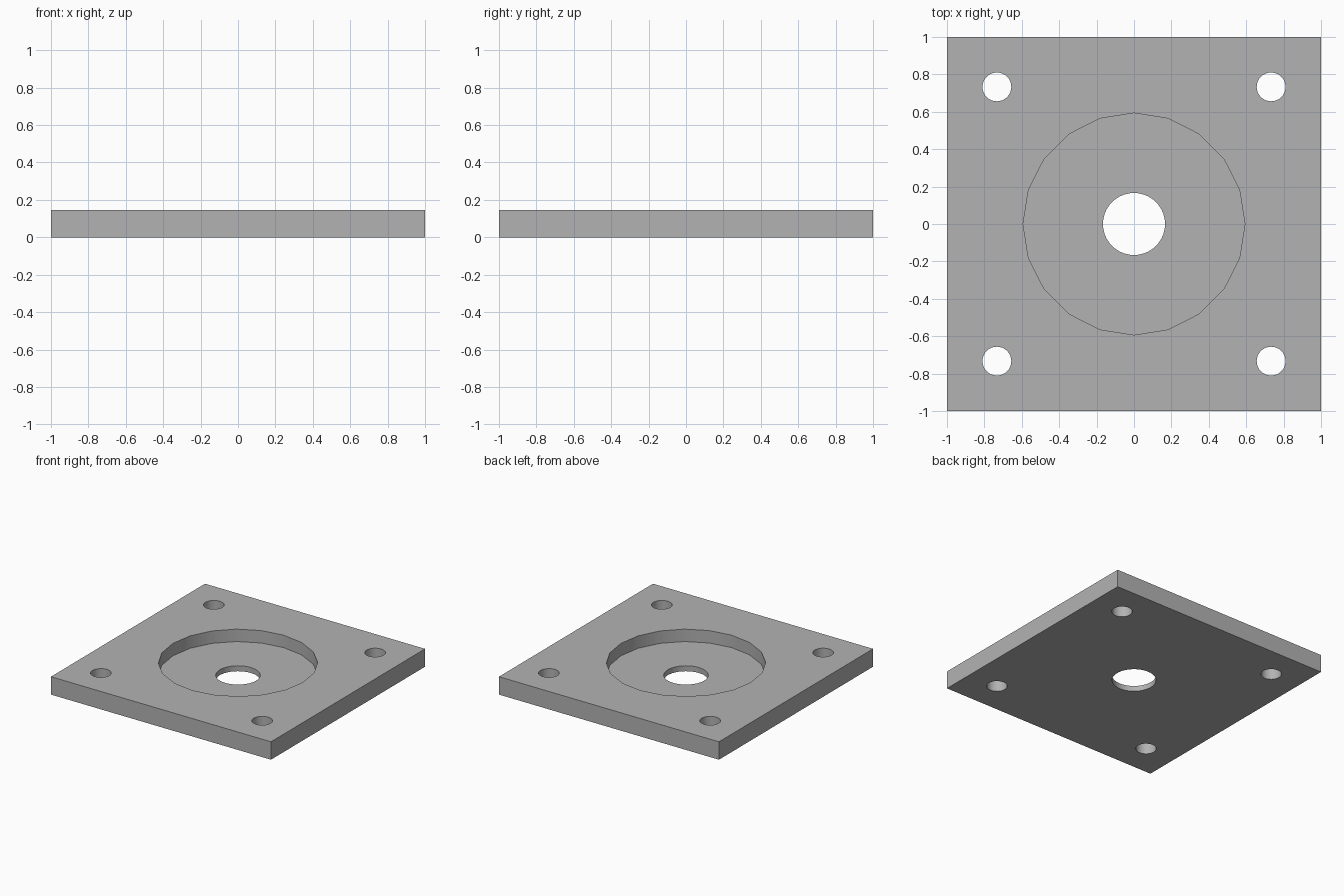
import bpy
import math

if "Cube" in bpy.data.objects:
    bpy.data.objects.remove(bpy.data.objects["Cube"], do_unlink=True)

THICKNESS = 0.147
FLOOR = 0.045      # height of the recess floor
HOLE_POS = 0.733   # corner hole offset from the centre

# Plain grey material
grey = bpy.data.materials.new("plain_grey")
grey.use_nodes = True
colour = (0.45, 0.45, 0.45, 1)
grey.diffuse_color = colour
grey.node_tree.nodes["Principled BSDF"].inputs["Base Color"].default_value = colour

# Square plate
bpy.ops.mesh.primitive_cube_add(size=1, location=(0, 0, THICKNESS / 2))
plate = bpy.context.object
plate.name = "mounting_plate"
plate.scale = (2, 2, THICKNESS)
bpy.ops.object.transform_apply(location=True, scale=True)
plate.data.materials.append(grey)


def bore(name, x, y, radius, bottom, sides):
    """Cut a vertical round pocket from the top down to the given height."""
    top = THICKNESS + 0.1
    bpy.ops.mesh.primitive_cylinder_add(
        vertices=sides, radius=radius, depth=top - bottom,
        location=(x, y, (top + bottom) / 2))
    cutter = bpy.context.object
    cutter.name = name
    cutter.hide_render = True
    cutter.data.materials.append(grey)
    cut = plate.modifiers.new(name, "BOOLEAN")
    cut.operation = "DIFFERENCE"
    cut.solver = "EXACT"
    cut.object = cutter
    bpy.context.view_layer.objects.active = plate
    bpy.ops.object.modifier_apply(modifier=cut.name)
    bpy.data.objects.remove(cutter, do_unlink=True)


# Wide recess, centre hole and four corner bolt holes
bore("recess_cutter", 0, 0, 0.593, FLOOR, 20)
bore("centre_hole_cutter", 0, 0, 0.166, -0.1, 40)
for sx in (-1, 1):
    for sy in (-1, 1):
        bore("bolt_hole_cutter", sx * HOLE_POS, sy * HOLE_POS, 0.077, -0.1, 32)

# Smooth round walls, crisp edges
bpy.ops.object.select_all(action="DESELECT")
plate.select_set(True)
bpy.context.view_layer.objects.active = plate
bpy.ops.object.shade_smooth_by_angle(angle=math.radians(30))
